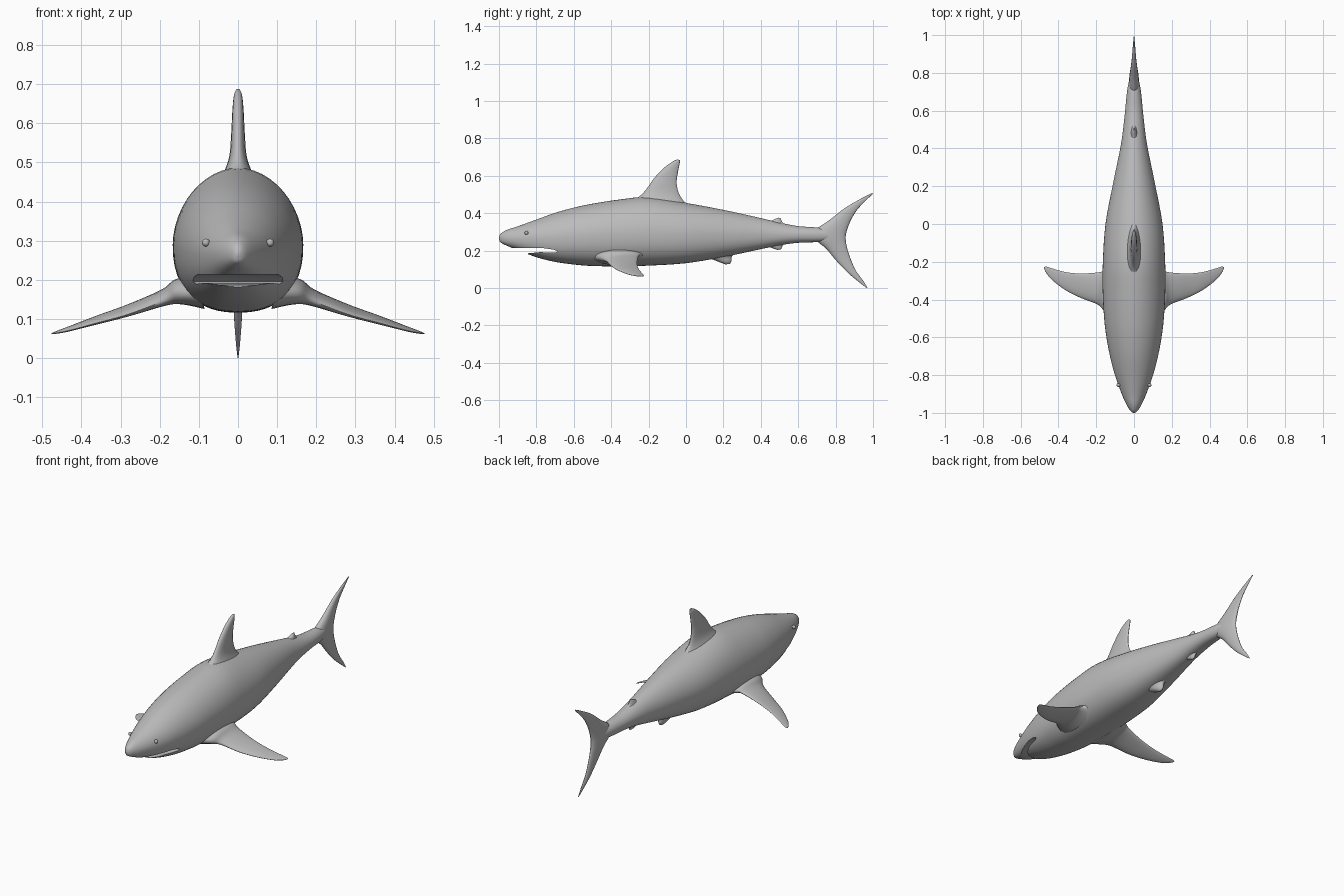
import bpy, bmesh, math
from mathutils import Vector

skin = bpy.data.materials.new("shark grey")
skin.diffuse_color = (0.5, 0.5, 0.5, 1)


def spline(rows, steps):
    """Smoothly resample rows of numbers with a Catmull-Rom curve."""
    out = []
    for i in range(len(rows) - 1):
        a, b, c, d = (rows[max(i - 1, 0)], rows[i], rows[i + 1],
                      rows[min(i + 2, len(rows) - 1)])
        for s in range(steps):
            t = s / steps
            out.append([0.5 * (2 * q + (r - p) * t + (2 * p - 5 * q + 4 * r - w) * t * t
                               + (3 * q - p - 3 * r + w) * t ** 3)
                        for p, q, r, w in zip(a, b, c, d)])
    return out + [list(rows[-1])]


def finish(name, bm):
    bmesh.ops.recalc_face_normals(bm, faces=bm.faces)
    me = bpy.data.meshes.new(name)
    bm.to_mesh(me)
    bm.free()
    ob = bpy.data.objects.new(name, me)
    bpy.context.collection.objects.link(ob)
    me.materials.append(skin)
    return ob


def shade(ob, angle=40):
    bpy.ops.object.select_all(action='DESELECT')
    ob.select_set(True)
    bpy.context.view_layer.objects.active = ob
    bpy.ops.object.shade_smooth_by_angle(angle=math.radians(angle))


def loft(name, rings):
    bm = bmesh.new()
    vs = [[bm.verts.new(p) for p in r] for r in rings]
    n = len(vs[0])
    for a, b in zip(vs, vs[1:]):
        for i in range(n):
            j = (i + 1) % n
            bm.faces.new((a[i], a[j], b[j], b[i]))
    bm.faces.new(vs[0])
    bm.faces.new(vs[-1])
    return finish(name, bm)


def fin(name, rows, normal, side=1, steps=5, n=20):
    """Rows hold leading edge xyz, trailing edge xyz and half thickness."""
    nrm = Vector(normal).normalized()
    rings = []
    for r in spline(rows, steps):
        le, te, th = Vector(r[0:3]), Vector(r[3:6]), max(r[6], 0.0008)
        ring = []
        for k in range(n):
            a = 2 * math.pi * k / n
            u = (1 - math.cos(a)) / 2
            p = le.lerp(te, u) + nrm * th * math.sin(a) * (1.2 - 0.4 * u)
            ring.append((p.x * side, p.y, p.z))
        rings.append(ring)
    shade(loft(name, rings), 60)


def upright(name, rows):
    """Fin standing in the centre plane: leading y z, trailing y z, thickness."""
    fin(name, [(0, a, b, 0, c, d, t) for a, b, c, d, t in rows], (1, 0, 0))


# Body: y, half width, bottom, widest height, top
stations = [
    (-1.0, 0.004, 0.262, 0.267, 0.272), (-0.994, 0.014, 0.247, 0.267, 0.287),
    (-0.98, 0.026, 0.237, 0.267, 0.299), (-0.95, 0.043, 0.223, 0.265, 0.314),
    (-0.9, 0.065, 0.203, 0.265, 0.330), (-0.8, 0.101, 0.165, 0.266, 0.366),
    (-0.7, 0.127, 0.140, 0.270, 0.402), (-0.6, 0.146, 0.126, 0.276, 0.430),
    (-0.5, 0.158, 0.118, 0.282, 0.451), (-0.35, 0.166, 0.116, 0.288, 0.474),
    (-0.2, 0.165, 0.120, 0.290, 0.486), (0.0, 0.151, 0.133, 0.290, 0.455),
    (0.2, 0.114, 0.166, 0.288, 0.418), (0.4, 0.073, 0.208, 0.287, 0.374),
    (0.5, 0.058, 0.229, 0.286, 0.350), (0.6, 0.047, 0.242, 0.286, 0.331),
    (0.7, 0.037, 0.246, 0.285, 0.324), (0.78, 0.022, 0.255, 0.283, 0.312),
    (0.84, 0.006, 0.265, 0.275, 0.285)]
rings = []
for y, w, zb, zc, zt in spline(stations, 4):
    ring = []
    for k in range(48):
        a = 2 * math.pi * k / 48
        c, s = math.cos(a), math.sin(a)
        e = 2 / 1.9 if s > 0 else 2 / 2.35
        h = zt - zc if s > 0 else zc - zb
        ring.append((math.copysign(w * abs(c) ** e, c), y,
                     zc + math.copysign(h * abs(s) ** e, s)))
    rings.append(ring)
body = loft("body", rings)

# Mouth: a slot that also trims the underside of the snout
slot = [(-1.1, 0.05), (-1.1, 0.213), (-0.76, 0.213), (-0.71, 0.206), (-0.685, 0.196),
        (-0.70, 0.189), (-0.78, 0.192), (-0.843, 0.186), (-0.85, 0.178), (-0.85, 0.05)]
bm = bmesh.new()
face = bm.faces.new([bm.verts.new((-0.3, y, z)) for y, z in slot])
ext = bmesh.ops.extrude_face_region(bm, geom=[face])["geom"]
bmesh.ops.translate(bm, vec=(0.6, 0, 0),
                    verts=[v for v in ext if isinstance(v, bmesh.types.BMVert)])
cutter = finish("mouth_cutter", bm)
cutter.hide_render = True
cutter.hide_viewport = True
mod = body.modifiers.new("mouth", 'BOOLEAN')
mod.operation = 'DIFFERENCE'
mod.solver = 'EXACT'
mod.object = cutter
bpy.context.view_layer.objects.active = body
bpy.ops.object.modifier_apply(modifier="mouth")
shade(body, 35)

# Paired pectoral fins and eyes
pectoral = [
    (0.10, -0.50, 0.165, 0.10, -0.20, 0.175, 0.045),
    (0.152, -0.468, 0.162, 0.152, -0.243, 0.178, 0.032),
    (0.19, -0.428, 0.146, 0.19, -0.256, 0.166, 0.019),
    (0.28, -0.392, 0.112, 0.28, -0.262, 0.134, 0.011),
    (0.36, -0.352, 0.090, 0.36, -0.255, 0.106, 0.008),
    (0.43, -0.300, 0.071, 0.43, -0.236, 0.080, 0.005),
    (0.463, -0.262, 0.064, 0.463, -0.226, 0.068, 0.003),
    (0.476, -0.236, 0.062, 0.476, -0.228, 0.063, 0.001)]
for side, label in ((1, "right"), (-1, "left")):
    fin(label + "_pectoral_fin", pectoral, (0.33, 0, 1), side)
    bm = bmesh.new()
    bmesh.ops.create_uvsphere(bm, u_segments=16, v_segments=10, radius=0.01)
    bmesh.ops.translate(bm, verts=bm.verts, vec=(side * 0.082, -0.853, 0.295))
    shade(finish(label + "_eye", bm), 60)

# Fins in the centre plane
upright("dorsal_fin", [
    (-0.32, 0.455, 0.06, 0.425, 0.055), (-0.255, 0.486, 0.0, 0.455, 0.036),
    (-0.215, 0.525, -0.035, 0.50, 0.022), (-0.17, 0.588, -0.05, 0.56, 0.017),
    (-0.115, 0.645, -0.043, 0.62, 0.014), (-0.07, 0.677, -0.034, 0.665, 0.010),
    (-0.045, 0.688, -0.033, 0.684, 0.004)])
upright("tail_fin", [
    (0.966, 0.0, 0.970, 0.003, 0.001), (0.925, 0.032, 0.945, 0.042, 0.005),
    (0.865, 0.082, 0.907, 0.095, 0.009), (0.80, 0.150, 0.878, 0.162, 0.013),
    (0.75, 0.210, 0.860, 0.220, 0.019), (0.69, 0.262, 0.854, 0.262, 0.025),
    (0.69, 0.308, 0.858, 0.300, 0.025), (0.765, 0.362, 0.880, 0.360, 0.018),
    (0.85, 0.428, 0.915, 0.418, 0.011), (0.93, 0.475, 0.957, 0.463, 0.006),
    (0.994, 0.508, 1.0, 0.505, 0.001)])
upright("second_dorsal_fin", [
    (0.41, 0.345, 0.56, 0.325, 0.022), (0.455, 0.360, 0.522, 0.346, 0.014),
    (0.478, 0.370, 0.510, 0.362, 0.009), (0.493, 0.376, 0.507, 0.373, 0.003)])
upright("anal_fin", [
    (0.41, 0.235, 0.56, 0.255, 0.022), (0.45, 0.218, 0.522, 0.233, 0.014),
    (0.475, 0.209, 0.512, 0.216, 0.009), (0.490, 0.204, 0.508, 0.207, 0.003)])
upright("pelvic_fin", [
    (0.08, 0.175, 0.29, 0.200, 0.040), (0.145, 0.152, 0.248, 0.172, 0.026),
    (0.185, 0.136, 0.243, 0.146, 0.017), (0.212, 0.126, 0.236, 0.130, 0.006)])
